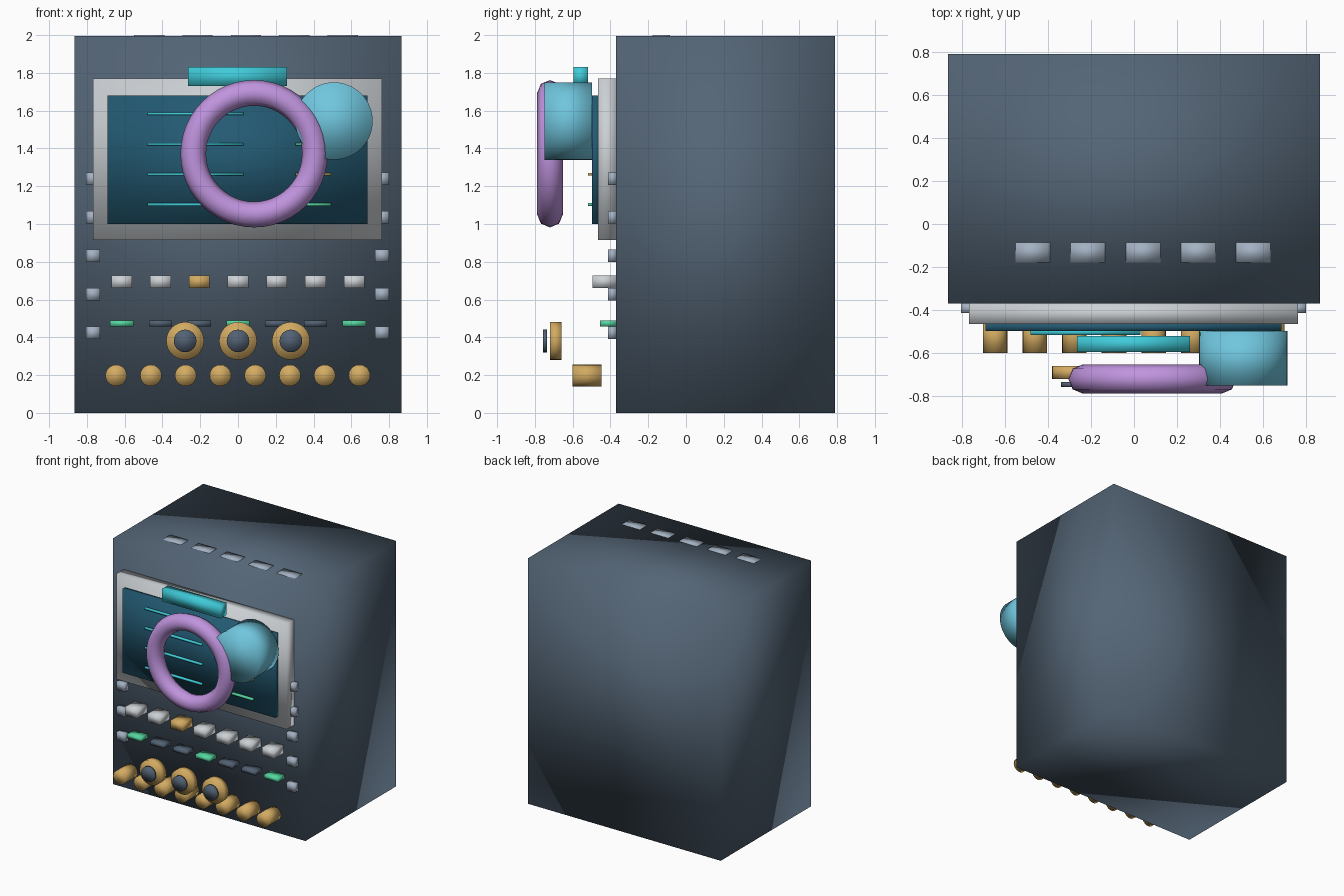
import bpy
from math import pi

if "Cube" in bpy.data.objects:
    bpy.data.objects.remove(bpy.data.objects["Cube"], do_unlink=True)


def material(name, hex_code):
    rgb = [int(hex_code[i:i + 2], 16) / 255 for i in (0, 2, 4)]
    color = [((c + 0.055) / 1.055) ** 2.4 for c in rgb] + [1]
    m = bpy.data.materials.new(name)
    m.use_nodes = True
    m.diffuse_color = color
    m.node_tree.nodes["Principled BSDF"].inputs["Base Color"].default_value = color
    return m


slate = material("slate", "546576")
dim = material("dim slate", "526173")
silver = material("silver", "ccd1d5")
steel = material("steel", "a3b1c2")
navy = material("screen blue", "235a73")
teal = material("bright teal", "3fcbd9")
sky = material("sky blue", "70c6de")
gold = material("gold", "d3ab62")
green = material("green", "55d6a0")
purple = material("lilac", "c094de")


def finish(name, mat):
    ob = bpy.context.object
    ob.name = name
    ob.data.materials.append(mat)
    bpy.ops.object.shade_smooth()
    return ob


def box(name, mat, x, y, z):
    """Box from (low, high) spans on each axis."""
    spans = (x, y, z)
    bpy.ops.mesh.primitive_cube_add(size=1, location=[(a + b) / 2 for a, b in spans])
    bpy.context.object.scale = [b - a for a, b in spans]
    bpy.ops.object.transform_apply(location=False, rotation=False, scale=True)
    return finish(name, mat)


def centred(c, width):
    return (c - width / 2, c + width / 2)


def disc(name, mat, x, z, radius, y, sides):
    """Cylinder with its axis running front to back."""
    bpy.ops.mesh.primitive_cylinder_add(vertices=sides, radius=radius, depth=y[1] - y[0],
                                        location=(x, sum(y) / 2, z), rotation=(pi / 2, 0, 0))
    return finish(name, mat)


# Cabinet and top vents
FRONT = -0.37
box("cabinet", slate, (-0.865, 0.865), (FRONT, 0.79), (0, 1.995))
for i in range(5):
    box("top_vent", steel, centred(-0.47 + 0.256 * i, 0.16), (-0.178, -0.085), (1.985, 2))

# Display frame, screen and header bar
box("display_frame", silver, (-0.767, 0.763), (-0.465, FRONT), (0.915, 1.77))
box("screen", navy, (-0.69, 0.685), (-0.497, -0.46), (1.0, 1.68))
box("header_bar", teal, (-0.265, 0.26), (-0.595, -0.52), (1.73, 1.832))

# Text lines on the screen
for i, mat in enumerate((green, green, gold, green)):
    z = centred(1.583 - 0.16 * i, 0.014)
    box("screen_line", teal, (-0.48, 0.03), (-0.515, -0.49), z)
    box("status_line", mat, (0.305, 0.492), (-0.52, -0.495), z)

# Ring and dome in front of the screen
bpy.ops.mesh.primitive_torus_add(major_segments=48, minor_segments=8, major_radius=0.322,
                                 minor_radius=0.068, location=(0.085, -0.72, 1.372),
                                 rotation=(pi / 2, 0, 0))
finish("ring", purple)
disc("round_lens", sky, 0.508, 1.545, 0.205, (-0.75, -0.497), 48)

# Corner studs down both sides
for x in (-0.767, 0.763):
    for i in range(5):
        box("stud", steel, centred(x, 0.074), (-0.413, FRONT), centred(1.24 - 0.204 * i, 0.066))

# Button row and indicator row
for i in range(7):
    x = -0.615 + 0.205 * i
    box("button", gold if i == 2 else silver, centred(x, 0.11), (-0.495, FRONT), (0.662, 0.727))
    box("indicator", green if i % 3 == 0 else dim, centred(x, 0.123), (-0.455, FRONT), (0.458, 0.489))

# Knobs with dark caps
for x in (-0.28, 0, 0.28):
    disc("knob", gold, x, 0.381, 0.1, (-0.72, -0.66), 32)
    disc("knob_cap", dim, x, 0.381, 0.06, (-0.757, -0.735), 24)

# Jack sockets
for i in range(8):
    disc("jack", gold, -0.645 + 0.184 * i, 0.198, 0.057, (-0.6, -0.447), 20)
